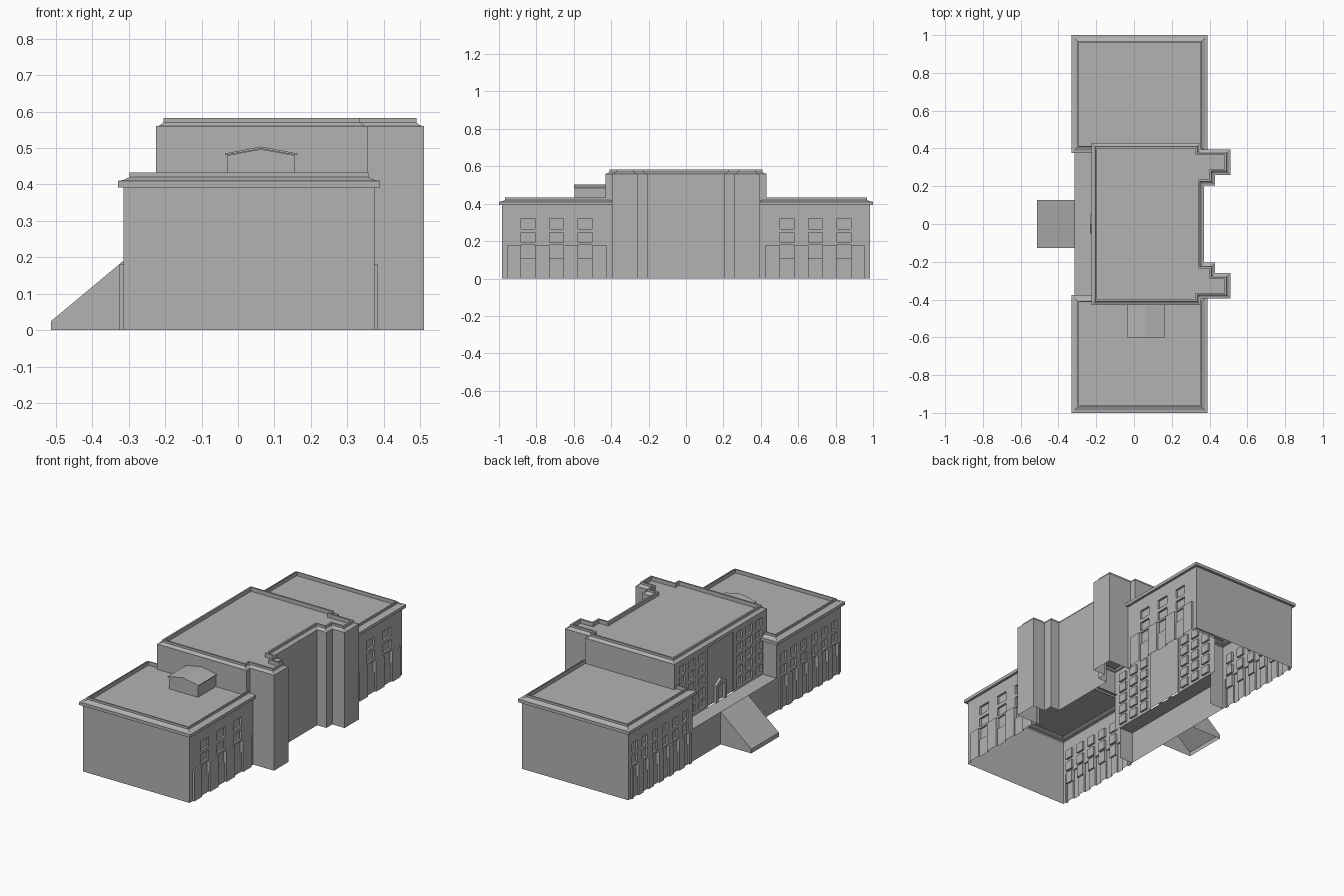
import bpy, bmesh
from mathutils import Vector

if "Cube" in bpy.data.objects:
    bpy.data.objects.remove(bpy.data.objects["Cube"])

grey = bpy.data.materials.new("stone grey")
grey.diffuse_color = (0.45, 0.45, 0.45, 1)
grey.use_nodes = True
grey.node_tree.nodes["Principled BSDF"].inputs["Base Color"].default_value = grey.diffuse_color


def finish(name, bm, test, direction):
    """Weld, make normals consistent, turn them so the test face looks along direction."""
    bmesh.ops.remove_doubles(bm, verts=bm.verts, dist=1e-5)
    bm.faces.ensure_lookup_table()
    bmesh.ops.recalc_face_normals(bm, faces=bm.faces)
    bm.normal_update()
    best = max(bm.faces, key=lambda f: abs(f.normal.dot(direction)) * f.calc_area() if test is None
               else -(f.calc_center_median() - test).length)
    if best.normal.dot(direction) < 0:
        bmesh.ops.reverse_faces(bm, faces=bm.faces)
    me = bpy.data.meshes.new(name)
    bm.to_mesh(me)
    bm.free()
    me.materials.append(grey)
    ob = bpy.data.objects.new(name, me)
    bpy.context.collection.objects.link(ob)
    return ob


def quad(bm, pts):
    bm.faces.new([bm.verts.new(p) for p in pts])


def offset(poly, d):
    """Offset a counter-clockwise right-angled outline outward by d."""
    out = []
    n = len(poly)
    for i in range(n):
        p, a, b = (Vector(poly[k % n]) for k in (i, i - 1, i + 1))
        e1, e2 = (p - a).normalized(), (b - p).normalized()
        n1, n2 = Vector((e1.y, -e1.x)), Vector((e2.y, -e2.x))
        out.append(p + (n1 + n2) * d / (1 + n1.dot(n2)))
    return out


def shell(name, poly, bottoms, levels, skip=(), s=1):
    """Walls from an outline, then cornice and parapet rings, then a flat roof."""
    bm = bmesh.new()
    n = len(poly)
    rings = [[(p.x, p.y * s, z) for p in offset(poly, d)] for d, z in levels]
    for i in range(n):
        j = (i + 1) % n
        if i in skip:
            continue
        if bottoms[i] is not None:
            a, b = rings[0][i], rings[0][j]
            quad(bm, [(*a[:2], bottoms[i]), (*b[:2], bottoms[i]), b, a])
        for r, t in zip(rings, rings[1:]):
            quad(bm, [r[i], r[j], t[j], t[i]])
    quad(bm, rings[-1])
    return finish(name, bm, None, Vector((0, 0, 1)))


def facade(name, x, out, ys, zs, rects, s=1):
    """Wall facing x with stepped rectangles (y0, y1, z0, z1, depth); later ones win."""
    Y = sorted({round(v, 4) for r in rects for v in r[:2]} | set(ys))
    Z = sorted({round(v, 4) for r in rects for v in r[2:4]} | set(zs))

    def px(i, k):
        y, z, d = (Y[i] + Y[i + 1]) / 2, (Z[k] + Z[k + 1]) / 2, 0
        for r in rects:
            if r[0] < y < r[1] and r[2] < z < r[3]:
                d = r[4]
        return x - out * d

    bm = bmesh.new()
    for i in range(len(Y) - 1):
        for k in range(len(Z) - 1):
            a, y0, y1, z0, z1 = px(i, k), Y[i] * s, Y[i + 1] * s, Z[k], Z[k + 1]
            quad(bm, [(a, y0, z0), (a, y1, z0), (a, y1, z1), (a, y0, z1)])
            if i < len(Y) - 2 and px(i + 1, k) != a:
                b = px(i + 1, k)
                quad(bm, [(a, y1, z0), (b, y1, z0), (b, y1, z1), (a, y1, z1)])
            if k < len(Z) - 2 and px(i, k + 1) != a:
                b = px(i, k + 1)
                quad(bm, [(a, y0, z1), (b, y0, z1), (b, y1, z1), (a, y1, z1)])
    return finish(name, bm, None, Vector((out, 0, 0)))


def prism(name, profile, y0, y1, bottom_edge=None):
    """Profile in x/z extruded along y; one edge may be left open."""
    bm = bmesh.new()
    n = len(profile)
    for i in range(n):
        if i != bottom_edge:
            (xa, za), (xb, zb) = profile[i], profile[(i + 1) % n]
            quad(bm, [(xa, y0, za), (xb, y0, zb), (xb, y1, zb), (xa, y1, za)])
    for y in (y0, y1):
        quad(bm, [(x, y, z) for x, z in profile])
    top = max(p[1] for p in profile)
    return finish(name, bm, Vector((sum(p[0] for p in profile) / n, y0, top / 2)), Vector((0, -1, 0)))


def bays(centres, width, panel):
    """Projecting ground storey with doors, and two rows of small windows above."""
    r = [(*panel, 0, 0.18, -0.01)]
    for c in centres:
        a, b = c - width / 2, c + width / 2
        r += [(a, b, 0, 0.11, 0.0), (a, b, 0.11, 0.18, 0.01),
              (a, b, 0.192, 0.245, 0.012), (a, b, 0.266, 0.32, 0.012)]
    return r


# wings, mirrored to both ends
wing = [(.355, .39), (.375, .39), (.375, .985), (-.315, .985), (-.315, .39), (-.225, .39)]
wing_levels = [(0, .392), (.015, .392), (.015, .41), (0, .412), (-.017, .42),
               (-.017, .433), (-.024, .433), (-.024, .412)]
for s, side in ((1, "north"), (-1, "south")):
    shell(side + "_wing", wing, [0, None, 0, None, 0, None], wing_levels, {5}, s)
    facade(side + "_wing_east_wall", .375, 1, (.39, .985), (0, .392),
           bays([.54, .692, .845], .075, (.425, .955)), s)
    facade(side + "_wing_west_wall", -.315, -1, (.39, .985), (0, .392),
           bays([.455 + .094 * i for i in range(6)], .05, (.41, .965)), s)

# central block with two stepped towers on the east side
half = [(.37, .205), (.43, .205), (.43, .26), (.51, .26), (.51, .395),
        (.355, .395), (.355, .43), (-.225, .43)]
centre = half + [(x, -y) for x, y in reversed(half)]
bottoms = [0, 0, 0, 0, 0, .4, .4, None, .4, .4, 0, 0, 0, 0, 0, 0]
shell("central_block", centre, bottoms,
      [(0, .56), (-.01, .562), (-.02, .57), (-.02, .583), (-.03, .583), (-.03, .56)])

# central west wall: recessed middle, three window columns on each side
rects = [(-.12, .12, .19, .54, .008)]
for s in (1, -1):
    for c in (.175, .265, .355):
        for k in range(5):
            z = .205 + .068 * k
            y = c * s
            rects.append((y - .028, y + .028, z, z + .048, .012))
facade("central_west_wall", -.225, -1, (-.43, .43), (.19, .56), rects)

# entrance portal with gabled top and a dark-set door leaf
bm = bmesh.new()
outer = [(-.05, .19), (-.05, .29), (0, .32), (.05, .29), (.05, .19)]
inner = [(-.03, .19), (-.03, .275), (0, .292), (.03, .275), (.03, .19)]
for i in range(4):
    (a, b), (c, d) = (outer[i], outer[i + 1]), (inner[i], inner[i + 1])
    quad(bm, [(-.232, *a), (-.232, *b), (-.232, *d), (-.232, *c)])
    quad(bm, [(-.217, *a), (-.217, *b), (-.232, *b), (-.232, *a)])
    quad(bm, [(-.217, *c), (-.217, *d), (-.232, *d), (-.232, *c)])
finish("entrance_portal", bm, None, Vector((-1, 0, 0)))

# terrace between the wings and the entrance ramp
bm = bmesh.new()
quad(bm, [(-.315, -.39, .19), (-.225, -.39, .19), (-.225, .39, .19), (-.315, .39, .19)])
quad(bm, [(-.315, -.39, 0), (-.315, .39, 0), (-.315, .39, .19), (-.315, -.39, .19)])
finish("terrace", bm, Vector((-.27, 0, .19)), Vector((0, 0, 1)))
prism("entrance_ramp", [(-.315, 0), (-.315, .19), (-.513, .025), (-.513, 0)], -.128, .128, 3)

# roof hut on the south wing
prism("roof_hut", [(-.03, .412), (.157, .412), (.157, .48), (.063, .497), (-.03, .48)], -.595, -.43)
prism("roof_hut_cover", [(-.036, .48), (.063, .498), (.163, .48), (.163, .485), (.063, .504), (-.036, .485)],
      -.6, -.43)
